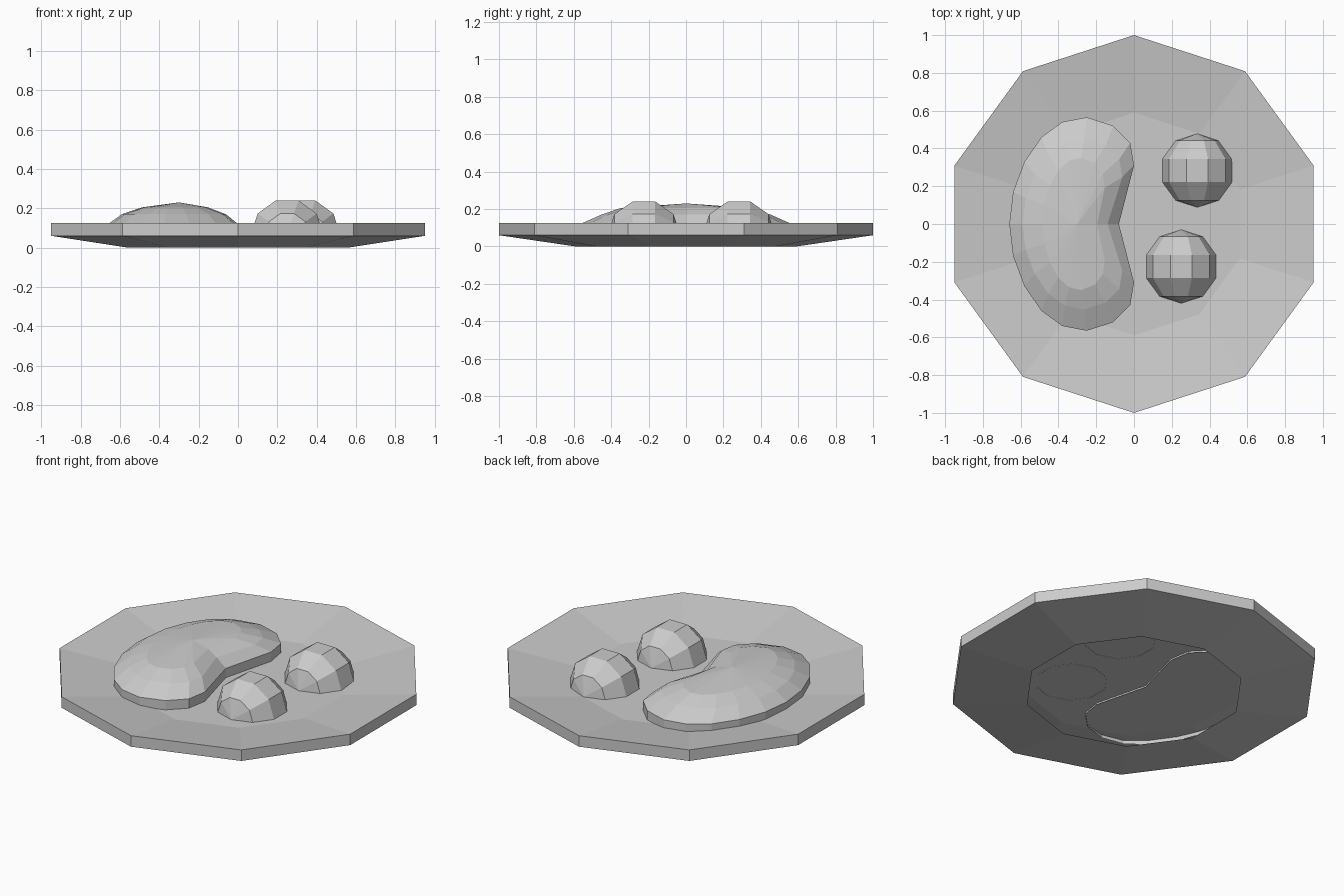
import bpy, bmesh, math
from mathutils import Matrix, Vector

if "Cube" in bpy.data.objects:
    bpy.data.objects.remove(bpy.data.objects["Cube"])


def make_object(name, bm):
    mesh = bpy.data.meshes.new(name)
    bm.to_mesh(mesh)
    bm.free()
    obj = bpy.data.objects.new(name, mesh)
    bpy.context.collection.objects.link(obj)
    return obj


def bridge(bm, a, b):
    n = len(a)
    for i in range(n):
        j = (i + 1) % n
        bm.faces.new((a[i], a[j], b[j], b[i]))


# Shallow ten-sided plate: dished top, thick rim, sloped underside, open foot
bm = bmesh.new()
rings = []
for r, z in [(0.59, 0.065), (1.0, 0.125), (1.0, 0.06), (0.59, 0.0)]:
    rings.append([bm.verts.new((r * math.cos(i * math.tau / 10 + math.pi / 2),
                                r * math.sin(i * math.tau / 10 + math.pi / 2), z))
                  for i in range(10)])
for a, b in zip(rings, rings[1:]):
    bridge(bm, b, a)
bm.faces.new(rings[0])
bmesh.ops.recalc_face_normals(bm, faces=bm.faces)
if max(bm.faces, key=lambda f: len(f.verts)).normal.z < 0:
    bmesh.ops.reverse_faces(bm, faces=bm.faces[:])
make_object("plate", bm)

# Bean-shaped main portion: half outline, mirrored in y, stacked inward
half = [(0.0, 0.31), (-0.02, 0.43), (-0.11, 0.52), (-0.25, 0.565),
        (-0.38, 0.54), (-0.49, 0.46), (-0.58, 0.33), (-0.64, 0.17)]
outline = [(-0.08, 0)] + half + [(-0.66, 0)] + [(x, -y) for x, y in reversed(half)]
bm = bmesh.new()
centre = Vector((-0.31, 0))
layers = []
for sx, sy, z in [(1, 1, 0.055), (1, 1, 0.12), (0.8, 0.8, 0.17), (0.5, 0.62, 0.205)]:
    layers.append([bm.verts.new((centre.x + (x - centre.x) * sx, y * sy, z))
                   for x, y in outline])
layers[2][0].co.x = -0.14
for a, b in zip(layers, layers[1:]):
    bridge(bm, a, b)
top = bm.verts.new((-0.3, 0, 0.23))
for i in range(len(outline)):
    bm.faces.new((layers[-1][i], layers[-1][(i + 1) % len(outline)], top))
make_object("bean_shaped_portion", bm)


# Half-sphere portions with the poles along y, open below
def dome(name, x, y, cz=0.064, radius=0.195):
    bm = bmesh.new()
    bmesh.ops.create_uvsphere(bm, u_segments=10, v_segments=5, radius=radius,
                              matrix=Matrix.Rotation(math.pi / 2, 4, 'X'))
    # turn so that a flat side faces up
    z_top = max(v.co.z for v in bm.verts)
    if sum(abs(v.co.z - z_top) < 1e-4 for v in bm.verts) < 4:
        bmesh.ops.rotate(bm, verts=bm.verts, matrix=Matrix.Rotation(math.pi / 10, 3, 'Y'))
    bmesh.ops.bisect_plane(bm, geom=bm.verts[:] + bm.edges[:] + bm.faces[:], dist=1e-4,
                           plane_co=(0, 0, 0), plane_no=(0, 0, 1), clear_inner=True)
    make_object(name, bm).location = (x, y, cz)


dome("back_dome", 0.335, 0.283)
dome("front_dome", 0.25, -0.225)
